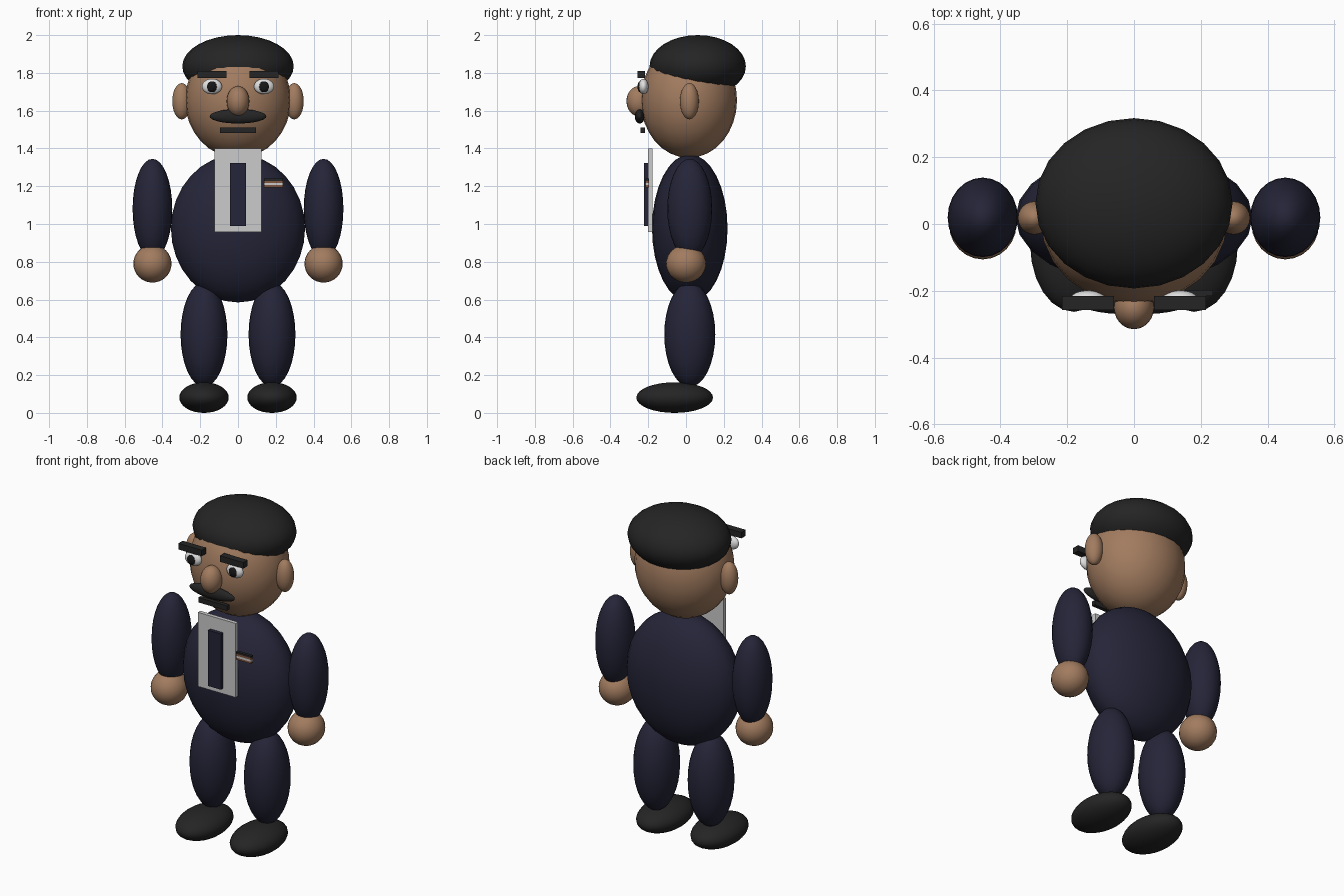
import bpy

if "Cube" in bpy.data.objects:
    bpy.data.objects.remove(bpy.data.objects["Cube"])


def material(name, r, g, b):
    m = bpy.data.materials.new(name)
    m.diffuse_color = (r, g, b, 1)
    m.use_nodes = True
    m.node_tree.nodes["Principled BSDF"].inputs["Base Color"].default_value = m.diffuse_color
    return m


SKIN = material("skin", 0.36, 0.20, 0.115)
NAVY = material("navy cloth", 0.018, 0.018, 0.04)
BLACK = material("black", 0.018, 0.018, 0.018)
GREY = material("shirt white", 0.60, 0.60, 0.60)
WHITE = material("eye white", 0.75, 0.75, 0.75)
PUPIL = material("pupil black", 0.008, 0.008, 0.008)
BROWN = material("ribbon brown", 0.22, 0.09, 0.05)


def ball(name, centre, radii, mat):
    """Smooth ellipsoid."""
    bpy.ops.mesh.primitive_uv_sphere_add(segments=24, ring_count=16, location=centre)
    ob = bpy.context.object
    ob.name = name
    ob.scale = radii
    bpy.ops.object.transform_apply(location=False, rotation=False, scale=True)
    bpy.ops.object.shade_smooth()
    ob.data.materials.append(mat)
    return ob


def box(name, lo, hi, mat):
    """Box between two corners."""
    bpy.ops.mesh.primitive_cube_add(size=1, location=[(a + b) / 2 for a, b in zip(lo, hi)])
    ob = bpy.context.object
    ob.name = name
    ob.scale = [b - a for a, b in zip(lo, hi)]
    bpy.ops.object.transform_apply(location=False, rotation=False, scale=True)
    ob.data.materials.append(mat)
    return ob


# Body, head and hair
ball("torso", (0, 0.02, 0.977), (0.355, 0.2, 0.392), NAVY)
ball("head", (0, 0.015, 1.655), (0.28, 0.255, 0.305), SKIN)
ball("hair", (0, 0.062, 1.835), (0.295, 0.255, 0.165), BLACK)

# Face centre
ball("nose", (0, -0.25, 1.65), (0.06, 0.065, 0.08), SKIN)
ball("moustache", (0, -0.245, 1.57), (0.15, 0.026, 0.038), BLACK)
box("mouth", (-0.095, -0.24, 1.483), (0.095, -0.217, 1.512), BLACK)

# Paired parts
for side, s in (("left", 1), ("right", -1)):
    ball(side + "_ear", (s * 0.298, 0.018, 1.65), (0.05, 0.05, 0.096), SKIN)
    ball(side + "_eye", (s * 0.138, -0.225, 1.728), (0.053, 0.026, 0.041), WHITE)
    ball(side + "_pupil", (s * 0.138, -0.242, 1.727), (0.028, 0.015, 0.029), PUPIL)
    x0, x1 = sorted((s * 0.06, s * 0.215))
    box(side + "_eyebrow", (x0, -0.257, 1.774), (x1, -0.216, 1.81), BLACK)
    ball(side + "_arm", (s * 0.453, 0.02, 1.08), (0.105, 0.119, 0.265), NAVY)
    ball(side + "_hand", (s * 0.453, 0, 0.79), (0.101, 0.106, 0.1), SKIN)
    ball(side + "_leg", (s * 0.18, 0.02, 0.415), (0.124, 0.135, 0.277), NAVY)
    ball(side + "_shoe", (s * 0.18, -0.06, 0.081), (0.131, 0.203, 0.081), BLACK)

# Shirt front and tie
box("shirt_front", (-0.125, -0.2, 0.957), (0.125, -0.177, 1.4), GREY)
box("tie", (-0.042, -0.222, 0.99), (0.042, -0.2, 1.323), NAVY)

# Striped chest ribbon
for i, mat in enumerate((BROWN, GREY, BROWN, BLACK)):
    z = 1.194 + i * 0.0115
    box("ribbon_stripe_%d" % (i + 1), (0.137, -0.215, z), (0.237, -0.197, z + 0.0115), mat)
